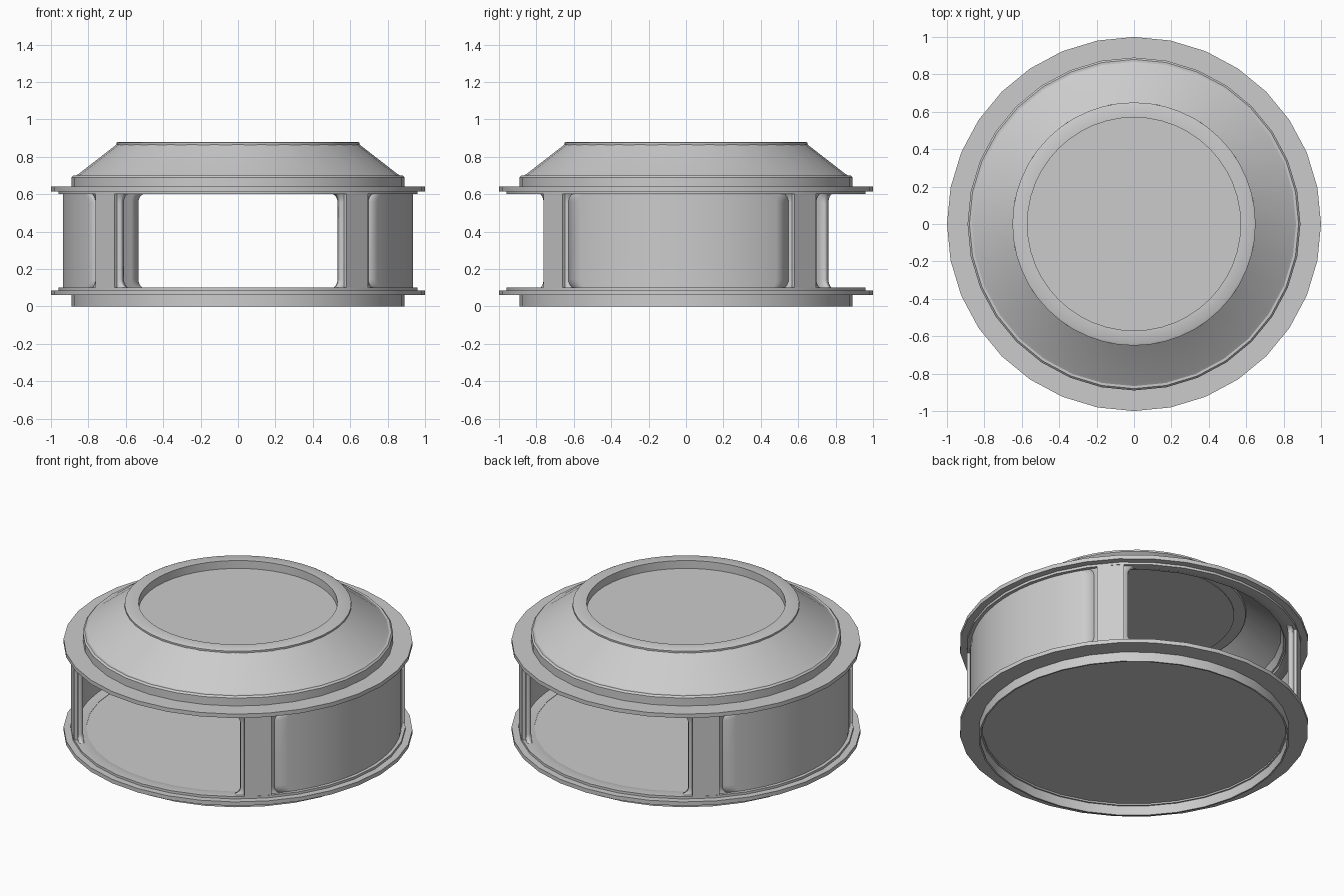
import bpy, bmesh, math
from math import sin, cos, pi, radians, sqrt

if "Cube" in bpy.data.objects:
    bpy.data.objects.remove(bpy.data.objects["Cube"])

SEG = 32
Z0, Z1 = 0.095, 0.605          # window band bottom and top
R_WALL = 0.94
FILLET = 0.05


def finish(name, bm, smooth=True):
    bmesh.ops.recalc_face_normals(bm, faces=bm.faces)
    me = bpy.data.meshes.new(name)
    bm.to_mesh(me)
    bm.free()
    ob = bpy.data.objects.new(name, me)
    bpy.context.collection.objects.link(ob)
    if smooth:
        bpy.ops.object.select_all(action='DESELECT')
        ob.select_set(True)
        bpy.context.view_layer.objects.active = ob
        bpy.ops.object.shade_smooth_by_angle(angle=radians(30))
    return ob


def lathe(name, profile, closed=True, seg=SEG):
    """Spin an (r, z) profile about z; points with r = 0 become poles."""
    bm = bmesh.new()
    rings = []
    for r, z in profile:
        if r == 0:
            rings.append([bm.verts.new((0, 0, z))] * seg)
        else:
            rings.append([bm.verts.new((r * cos(2 * pi * i / seg), r * sin(2 * pi * i / seg), z))
                          for i in range(seg)])
    pairs = list(zip(rings, rings[1:]))
    if closed:
        pairs.append((rings[-1], rings[0]))
    for a, b in pairs:
        for i in range(seg):
            j = (i + 1) % seg
            quad = list(dict.fromkeys((a[i], a[j], b[j], b[i])))
            if len(quad) > 2:
                bm.faces.new(quad)
    return finish(name, bm)


def curved_sheet(name, centre, half, flare, radius, thick, cols):
    """Sheet bent round the drum; its side edges follow the window fillets."""
    bm = bmesh.new()
    steps = [FILLET * (1 - cos(k * pi / 12)) for k in range(7)]
    zs = [Z0 + s for s in steps] + [Z1 - s for s in reversed(steps)]
    rows = []
    for z in zs:
        d = min(z - Z0, Z1 - z, FILLET)
        off = FILLET - sqrt(max(0, FILLET ** 2 - (FILLET - d) ** 2))
        h = half + flare * off / radius
        rows.append([bm.verts.new((radius * cos(centre + h * t), radius * sin(centre + h * t), z))
                     for t in (2 * c / cols - 1 for c in range(cols + 1))])
    for a, b in zip(rows, rows[1:]):
        for c in range(cols):
            bm.faces.new((a[c], a[c + 1], b[c + 1], b[c]))
    ob = finish(name, bm)
    mod = ob.modifiers.new("thickness", 'SOLIDIFY')
    mod.thickness = thick
    # keep the outer face in place and thicken toward the axis
    n = ob.data.polygons[0]
    outward = n.normal.x * n.center.x + n.normal.y * n.center.y > 0
    mod.offset = -1 if outward else 1
    return ob


# Base: open foot ring, wide flange, floor plate
lathe("foot_ring", [(0.89, 0), (0.89, 0.065), (0.88, 0.065), (0.88, 0)])
lathe("lower_flange", [(0.87, 0.06), (1, 0.06), (1, 0.085), (0.96, 0.085),
                       (0.96, 0.1), (0.91, 0.1), (0.87, 0.09)])
lathe("floor", [(0, 0.07), (0.885, 0.07), (0.885, 0.088), (0, 0.088)], closed=False)

# Upper flange above the windows
lathe("upper_flange", [(0.87, 0.64), (1, 0.64), (1, 0.615), (0.96, 0.615),
                       (0.96, 0.6), (0.91, 0.6), (0.87, 0.615)])

# Four corner posts with flat outer plates
for k in range(4):
    ang = radians(-48.15 + 90 * k)
    curved_sheet(f"post_{k + 1}", ang, radians(6), 1, R_WALL, 0.03, 4)
    bm = bmesh.new()
    bmesh.ops.create_cube(bm, size=1)
    for v in bm.verts:
        x, y, z = v.co
        x, y, z = 0.943 + 0.024 * x, 0.155 * y, 0.35 + 0.5 * z
        v.co = (x * cos(ang) - y * sin(ang), x * sin(ang) + y * cos(ang), z)
    finish(f"post_plate_{k + 1}", bm, smooth=False)

# Closed side panels; front and back windows stay open
for name, deg in (("right_panel", -3.15), ("left_panel", 176.85)):
    curved_sheet(name, radians(deg), radians(39), -1, R_WALL - 0.003, 0.015, 16)

# Sloped roof shell with stepped collar and top rim
lathe("collar", [(0.89, 0.635), (0.89, 0.69), (0.88, 0.70), (0.84, 0.70), (0.86, 0.635)])
lathe("roof_shell", [(0.875, 0.695), (0.85, 0.71), (0.65, 0.865), (0.62, 0.85), (0.845, 0.685)])
lathe("top_rim", [(0.65, 0.86), (0.65, 0.875), (0.64, 0.88), (0.57, 0.88), (0.57, 0.82), (0.64, 0.82)],
      seg=48)
lathe("top_plate", [(0, 0.83), (0.575, 0.83), (0.575, 0.815), (0, 0.815)], closed=False, seg=48)
